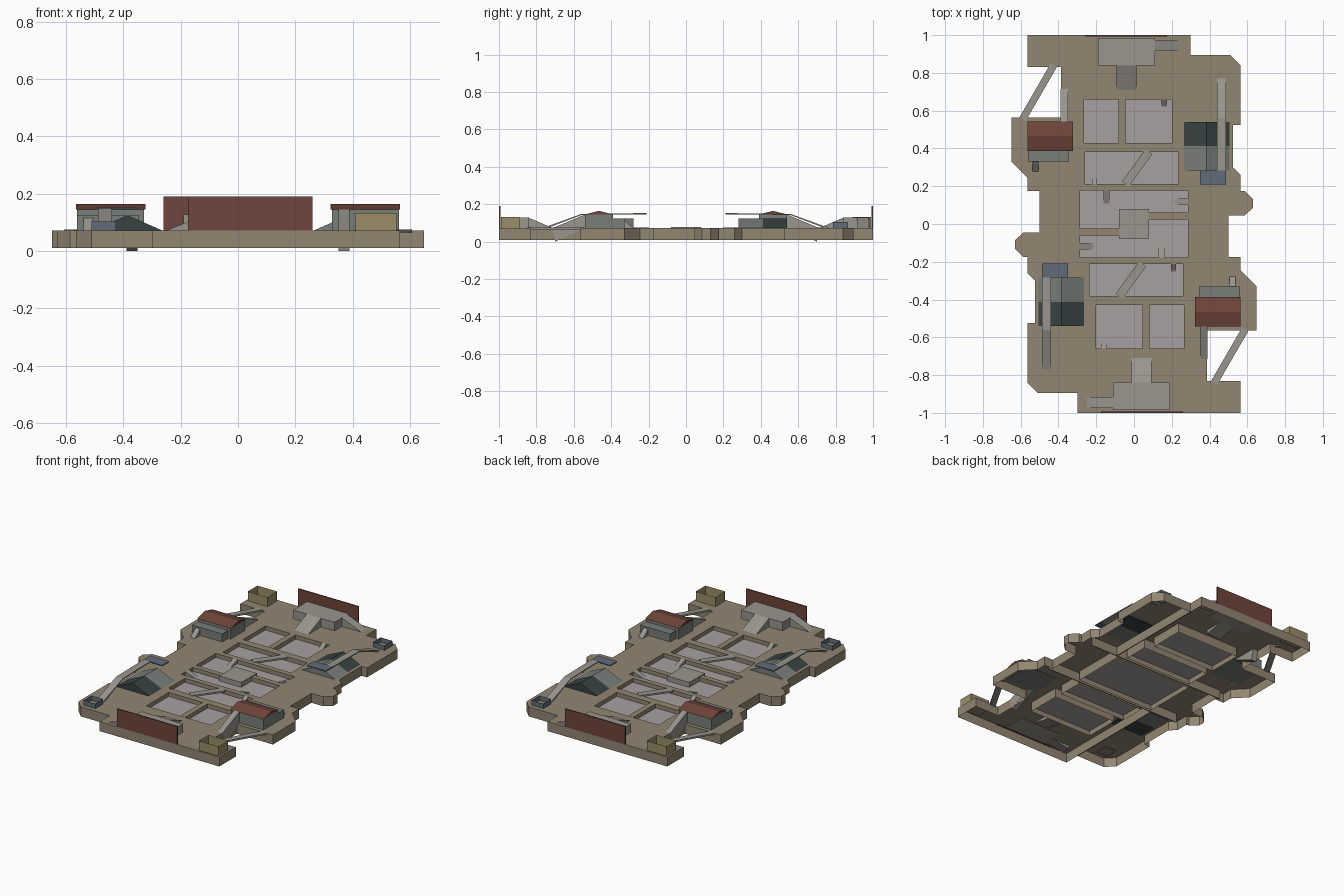
import bpy, bmesh, math
from mathutils import Vector

if "Cube" in bpy.data.objects:
    bpy.data.objects.remove(bpy.data.objects["Cube"])

TOP, BOTTOM, PIT = 0.072, 0.01, 0.046
COLORS = {
    "tan": (0.29, 0.24, 0.17), "panel": (0.39, 0.35, 0.35), "red": (0.16, 0.06, 0.045),
    "dark": (0.04, 0.055, 0.055), "sage": (0.19, 0.21, 0.19), "grey": (0.32, 0.30, 0.27),
    "yellow": (0.33, 0.27, 0.14), "blue": (0.12, 0.15, 0.19)}
mats = {}
for n, c in COLORS.items():
    mats[n] = bpy.data.materials.new(n)
    mats[n].diffuse_color = (*c, 1)


def finish(name, bm, color, twin=True):
    """Make an object and, for paired parts, its half-turn twin."""
    me = bpy.data.meshes.new(name)
    bm.to_mesh(me)
    bm.free()
    me.materials.append(mats[color])
    for i in range(2 if twin else 1):
        ob = bpy.data.objects.new(name + ("_twin" if i else ""), me)
        ob.rotation_euler.z = math.pi * i
        bpy.context.collection.objects.link(ob)


def prism(name, profile, axis, a, b, color, twin=True, caps=True):
    """Extrude a profile along an axis: x takes (y,z), y takes (x,z), z takes (x,y)."""
    place = {"x": lambda p, t: (t, p[0], p[1]), "y": lambda p, t: (p[0], t, p[1]),
             "z": lambda p, t: (p[0], p[1], t)}[axis]
    bm = bmesh.new()
    lo = [bm.verts.new(place(p, a)) for p in profile]
    hi = [bm.verts.new(place(p, b)) for p in profile]
    n = len(profile)
    for i in range(n):
        j = (i + 1) % n
        bm.faces.new((lo[i], lo[j], hi[j], hi[i]))
    if caps:
        bm.faces.new(lo)
        bm.faces.new(hi)
    bmesh.ops.recalc_face_normals(bm, faces=bm.faces)
    finish(name, bm, color, twin)


def rect(x0, x1, y0, y1):
    return [(x0, y0), (x1, y0), (x1, y1), (x0, y1)]


def box(name, x0, x1, y0, y1, z0, z1, color, twin=True, caps=True):
    prism(name, rect(x0, x1, y0, y1), "z", z0, z1, color, twin, caps)


def beam(name, p, q, width, z0, z1, color):
    p, q = Vector(p), Vector(q)
    d = (q - p).normalized() * width / 2
    s = Vector((-d.y, d.x))
    prism(name, [p + s, q + s, q - s, p - s], "z", z0, z1, color)


def ramp(name, axis, a, b, start, end, zhigh, zlow, color="grey"):
    prism(name, [(start, zlow), (start, zhigh), (end, zlow)], axis, a, b, color)


# Base plate: half outline turned about the centre, pit holes, open skirts below
half = [(.30, 1), (.30, .895), (.51, .895), (.565, .84), (.565, .525), (.525, .525),
        (.525, .30), (.565, .26), (.565, .175), (.585, .175), (.63, .13), (.63, .085),
        (.585, .045), (.5, .045), (.5, -.175), (.565, -.175), (.565, -.245),
        (.648, -.33), (.648, -.565), (.387, -.565), (.387, -.83), (.565, -.83), (.565, -1)]
outline = half + [(-x, -y) for x, y in half]
pits = [(-.265, .20, .43, .66), (-.20, .265, -.66, -.43), (-.26, .235, .213, .38),
        (-.235, .26, -.38, -.213), (-.285, .285, -.178, .178)]
bm = bmesh.new()
rims = []
for loop in [outline] + [rect(*p) for p in pits]:
    vs = [bm.verts.new((x, y, TOP)) for x, y in loop]
    rims += [bm.edges.new((vs[i], vs[(i + 1) % len(vs)])) for i in range(len(vs))]
bmesh.ops.triangle_fill(bm, edges=rims, use_beauty=True, normal=(0, 0, 1))
ext = bmesh.ops.extrude_edge_only(bm, edges=rims)
for v in [g for g in ext["geom"] if isinstance(g, bmesh.types.BMVert)]:
    v.co.z = BOTTOM
bmesh.ops.recalc_face_normals(bm, faces=bm.faces)
finish("base_plate", bm, "tan", False)

# Sunken floors
for p in pits:
    box("pit_floor", *p, PIT - .002, PIT, "panel", False)

# Skirts between the sections, seen from below
box("cross_skirt", -.52, .5, .192, .198, BOTTOM, TOP - .002, "tan")
box("long_skirt", .297, .303, .2, .895, BOTTOM, TOP - .002, "tan")

# Pit dividers, bridges and centre platform
box("pit_divider", -.082, -.045, .43, .66, PIT, TOP + .001, "tan")
beam("diagonal_bridge", (-.045, .212), (.078, .382), .045, TOP - .008, TOP + .003, "grey")
box("centre_walkway", .07, .285, .025, .06, PIT, TOP, "tan")
box("centre_platform", -.08, .08, -.08, .08, PIT, TOP + .006, "grey", False)

# Small ramps into the pits
ramp("pit_ramp", "x", .145, .175, .66, .622, TOP, PIT)
ramp("pit_ramp", "x", -.222, -.195, .213, .252, TOP, PIT)
ramp("pit_ramp", "x", -.162, -.13, .178, .108, TOP, PIT)
ramp("pit_ramp", "y", .10, .135, .285, .215, TOP, PIT)

# End barrier
box("end_barrier", -.175, .26, -1, -.992, TOP - .002, .19, "red")

# Raised end platform with front ramp and side ramp
box("end_platform", -.11, .19, -.985, -.84, TOP - .002, .128, "grey")
prism("platform_ramp", [(-.84, .128), (-.71, TOP), (-.71, .045), (-.84, TOP)],
      "x", -.012, .092, "grey")
prism("side_ramp", [(-.11, .128), (-.25, TOP), (-.25, .05), (-.11, TOP)],
      "y", -.975, -.915, "grey")

# House with red gable roof, annex and ramps
prism("house_walls", [(-.54, TOP - .002), (-.39, TOP - .002), (-.39, .145), (-.54, .145)],
      "x", .328, .562, "sage")
prism("house_roof", [(-.543, .145), (-.465, .165), (-.387, .145)], "x", .323, .565, "red")
box("house_annex", .345, .562, -.39, -.33, TOP - .002, .125, "sage")
ramp("annex_ramp", "x", .505, .538, -.33, -.275, .115, TOP - .002)
prism("house_ramp", [(-.54, .145), (-.715, TOP), (-.70, 0), (-.54, TOP)],
      "x", .35, .388, "grey")

# Tent-shaped building, half dark and half grey
tent = [(-.51, TOP - .002), (-.26, TOP - .002), (-.385, .125)]
prism("tent_dark", tent, "y", -.54, -.412, "dark")
prism("tent_grey", tent, "y", -.412, -.282, "sage")

# Raised bent plank with its landing
prism("raised_plank", [(-.77, TOP), (-.56, .148), (-.27, .152), (-.27, .146),
                       (-.56, .142), (-.755, TOP - .005)], "x", -.488, -.44, "grey")
box("plank_landing", -.488, -.35, -.282, -.21, .146, .152, "blue")

# Open-topped crates
box("corner_crate", .41, .552, -.99, -.89, TOP - .002, .133, "yellow", caps=False)
box("small_crate", -.51, -.425, -.865, -.785, TOP - .002, .104, "blue", caps=False)

# Beam across the corner notch
beam("corner_beam", (.425, -.84), (.59, -.555), .038, TOP - .008, TOP + .003, "grey")

for m in bpy.data.materials:
    if m.users and not m.is_grease_pencil:
        m.use_nodes = True
        m.node_tree.nodes["Principled BSDF"].inputs["Base Color"].default_value = m.diffuse_color
